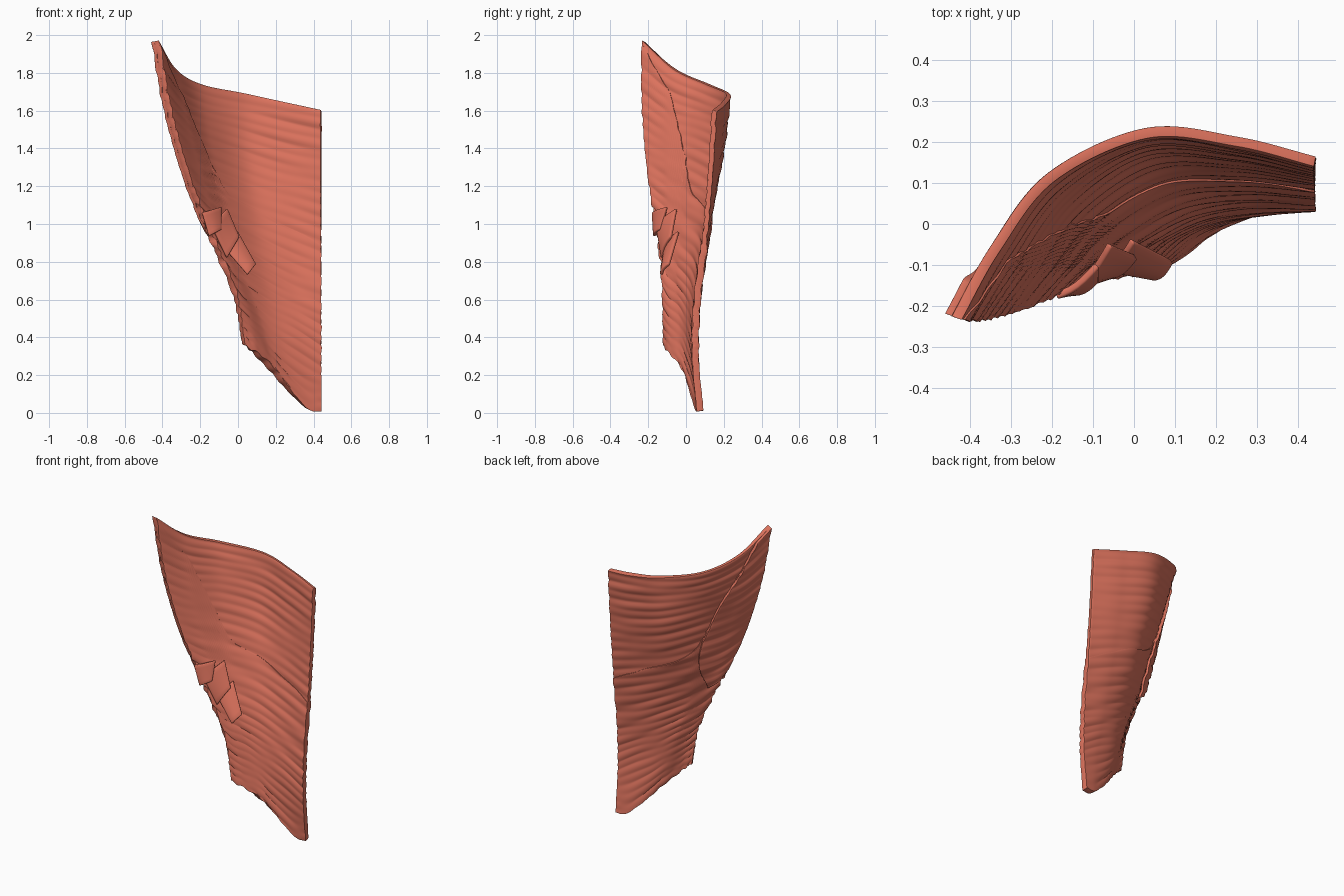
import bpy, math, random
from mathutils import Vector

if "Cube" in bpy.data.objects:
    bpy.data.objects.remove(bpy.data.objects["Cube"])

random.seed(4)
mat = bpy.data.materials.new("muscle_red")
mat.diffuse_color = (0.72, 0.17, 0.11, 1)
mat.use_nodes = True
mat.node_tree.nodes["Principled BSDF"].inputs["Base Color"].default_value = mat.diffuse_color

# Control net of the wall: rows from top rim to lower edge, columns left to right
NET = [
    [(-.43, -.23, 1.97), (-.335, -.06, 1.82), (-.2, .115, 1.74), (.03, .222, 1.69), (.25, .2, 1.64), (.44, .15, 1.6)],
    [(-.37, -.225, 1.62), (-.28, -.1, 1.53), (-.16, .06, 1.47), (.03, .18, 1.40), (.25, .17, 1.33), (.44, .13, 1.28)],
    [(-.27, -.195, 1.26), (-.19, -.10, 1.19), (-.08, .02, 1.14), (.08, .11, 1.07), (.26, .12, 1.0), (.44, .10, .93)],
    [(-.15, -.145, .95), (-.09, -.1, .88), (0, -.03, .82), (.13, .04, .75), (.28, .065, .67), (.44, .06, .6)],
    [(-.02, -.115, .64), (.03, -.08, .58), (.1, -.02, .53), (.2, .02, .45), (.32, .04, .38), (.44, .05, .3)],
    [(.03, -.105, .36), (.1, -.075, .31), (.19, -.01, .22), (.27, .03, .12), (.37, .065, .02), (.44, .075, .01)],
]
NET = [[Vector(p) for p in row] for row in NET]


def spline(pts, t):
    """Catmull-Rom through evenly spaced points (numbers or vectors)."""
    n = len(pts) - 1
    i = min(int(t * n), n - 1)
    f = t * n - i
    b, c = pts[i], pts[i + 1]
    a = pts[i - 1] if i > 0 else b * 2 - c
    d = pts[i + 2] if i + 2 <= n else c * 2 - b
    return (b * 2 + (c - a) * f + (a * 2 - b * 5 + c * 4 - d) * f * f
            + (b * 3 - a - c * 3 + d) * f ** 3) * 0.5


def wall(u, v):
    return spline([spline(row, u) for row in NET], v)


def normal(u, v):
    e = .01
    du = wall(min(u + e, 1), v) - wall(max(u - e, 0), v)
    dv = wall(u, min(v + e, 1)) - wall(u, max(v - e, 0))
    return du.cross(dv).normalized()   # faces the concave front


WAVES = [(random.uniform(50, 190), random.uniform(-8, 8), random.uniform(0, 6)) for _ in range(7)]


def fibre(u, v):
    return sum(math.sin(a * v + b * u + c) for a, b, c in WAVES) * .0009


def sheet(name, place, nu, nv, thick):
    """Grid surface from place(s, t), thickened to a solid with rounded rim."""
    verts = [place(i / nu, j / nv) for j in range(nv + 1) for i in range(nu + 1)]
    w = nu + 1
    faces = [(j * w + i, j * w + i + 1, (j + 1) * w + i + 1, (j + 1) * w + i)
             for j in range(nv) for i in range(nu)]
    me = bpy.data.meshes.new(name)
    me.from_pydata(verts, [], faces)
    me.materials.append(mat)
    ob = bpy.data.objects.new(name, me)
    bpy.context.collection.objects.link(ob)
    s = ob.modifiers.new("thickness", 'SOLIDIFY')
    s.thickness, s.offset = thick, 0
    b = ob.modifiers.new("rim", 'BEVEL')
    b.width, b.segments, b.limit_method, b.angle_limit = thick * .3, 2, 'ANGLE', math.radians(50)
    bpy.context.view_layer.objects.active = ob
    ob.select_set(True)
    bpy.ops.object.shade_smooth_by_angle(angle=math.radians(50))
    ob.select_set(False)
    return ob


# Upper layer, tucked into the lower one
def upper(s, t):
    v = t * .5
    return wall(s, v) + normal(s, v) * fibre(s, v)


sheet("upper_layer", upper, 60, 80, .026)

# Lower layer, its top border sweeping from the right edge up to the left tip
SEAM = [.01, .05, .09, .22, .36, .39, .395, .40, .41, .415, .425]


def lower(s, t):
    top = spline(SEAM, s)
    v = top + (1 - top) * t
    p = wall(s, v) + normal(s, v) * fibre(s, v)
    p.z += .006 * math.sin(s * 47) * max(0, t * 8 - 7) * (1 - s)   # ragged lower edge
    p.z = max(p.z, .005)
    return p


sheet("lower_layer", lower, 70, 110, .036)

# Front flap along the left border, widening downwards
EDGE = [.1, .2, .3, .35, .38, .35, .24]


def flap(s, t):
    u, v = s * spline(EDGE, t), t * .575
    lift = .022 + .012 * math.sin(math.pi * s) * t
    return wall(u, v) + normal(u, v) * (lift + fibre(u, v))


sheet("front_flap", flap, 24, 60, .018)

# Three stepped slips at the end of the flap: corners top-left, top-right, end-left, end-right
SLIPS = [
    ((-.19, -.175, 1.06), (-.09, -.10, 1.09), (-.155, -.165, .935), (-.09, -.135, .97)),
    ((-.14, -.155, .99), (-.06, -.05, 1.08), (-.06, -.125, .82), (.005, -.08, .93)),
    ((-.07, -.11, .87), (-.005, -.04, .96), (.05, -.13, .73), (.092, -.09, .785)),
]
for k, corners in enumerate(SLIPS):
    a, b, c, d = (Vector(p) for p in corners)
    sheet(f"flap_slip_{k + 1}",
          lambda s, t: a.lerp(b, s).lerp(c.lerp(d, s), t) - Vector((0, .012 * math.sin(math.pi * s), 0)),
          6, 6, .018)
